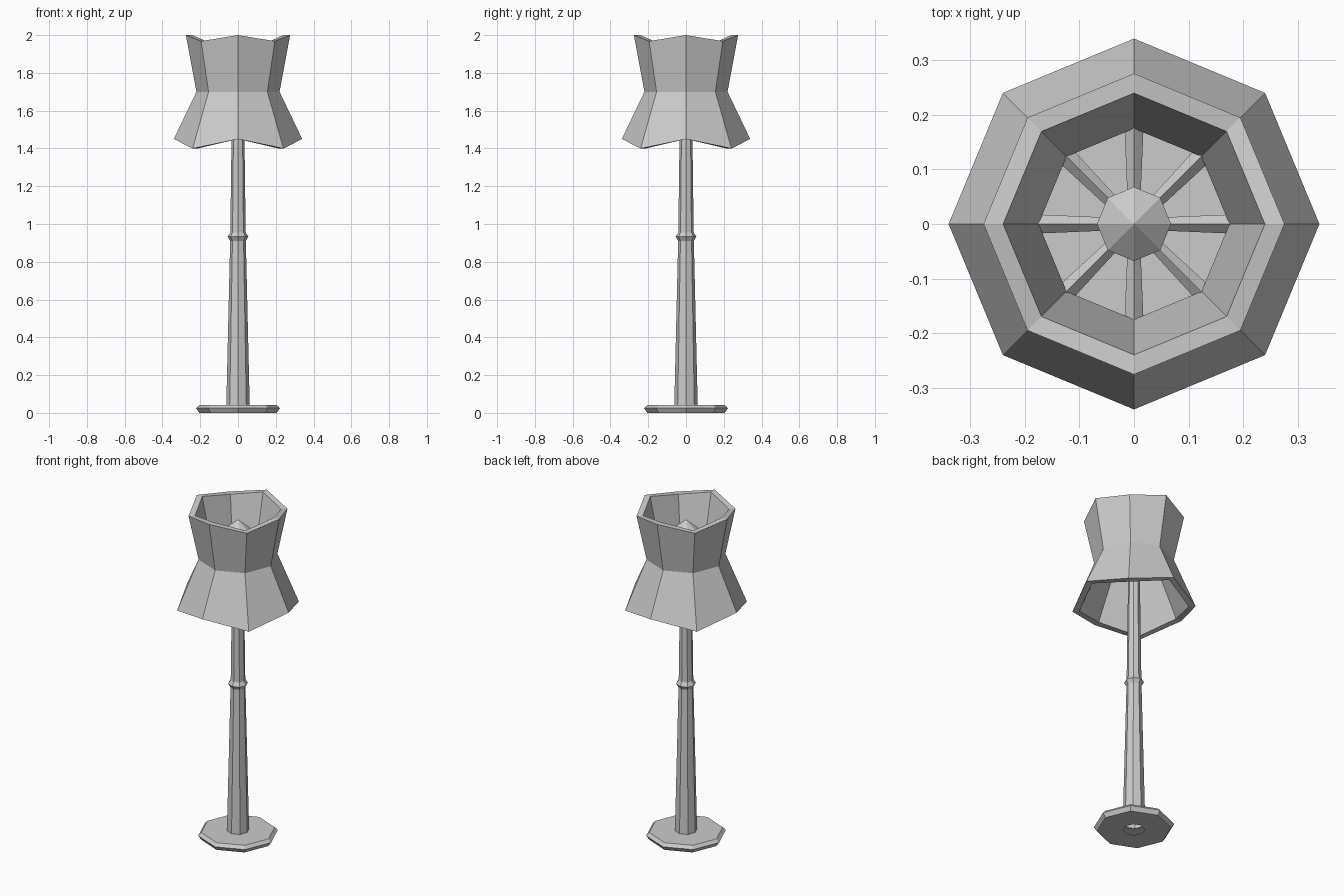
import bpy, bmesh, math

if "Cube" in bpy.data.objects:
    bpy.data.objects.remove(bpy.data.objects["Cube"])

SIDES = 8


def finish(name, bm):
    bmesh.ops.recalc_face_normals(bm, faces=bm.faces[:])
    mesh = bpy.data.meshes.new(name)
    bm.to_mesh(mesh)
    bm.free()
    ob = bpy.data.objects.new(name, mesh)
    bpy.context.collection.objects.link(ob)
    return ob


def lathe(name, profile, closed=False):
    """Eight-sided turning; a point is (radius, z at even corners, z at odd corners)."""
    bm = bmesh.new()
    rings = []
    for p in profile:
        r, z = p[0], (p[1], p[-1])
        if r == 0:
            rings.append([bm.verts.new((0, 0, z[0]))] * SIDES)
            continue
        rings.append([bm.verts.new((r * math.cos(i * math.tau / SIDES),
                                    r * math.sin(i * math.tau / SIDES), z[i % 2]))
                      for i in range(SIDES)])
    pairs = list(zip(rings, rings[1:]))
    if closed:
        pairs.append((rings[-1], rings[0]))
    for a, b in pairs:
        for i in range(SIDES):
            j = (i + 1) % SIDES
            bm.faces.new(dict.fromkeys((a[i], a[j], b[j], b[i])))
    return finish(name, bm)


# Foot plate with an open centre
lathe("base", [(0.06, 0.0), (0.205, 0.0), (0.222, 0.025), (0.205, 0.043), (0.06, 0.043)])

# Tapered hollow pole
lathe("pole", [(0.062, 0.04), (0.041, 0.935), (0.031, 1.70)])

# Decorative collar
lathe("pole_collar", [(0.041, 0.91), (0.055, 0.933), (0.041, 0.955)])

# Bulb on top of the pole
lathe("bulb", [(0.031, 1.69), (0.045, 1.74), (0.068, 1.87), (0, 1.925)])

# Waisted shade with zigzag rims and wall thickness
lathe("shade", [(0.34, 1.45, 1.40), (0.22, 1.70), (0.276, 2.0, 1.968),
                (0.24, 2.0, 1.968), (0.175, 1.70), (0.302, 1.45, 1.40)], closed=True)

# Spokes holding the shade at its waist
bm = bmesh.new()
for k in range(SIDES):
    a = k * math.tau / SIDES
    ends = []
    for r, s in ((0.025, 0.011), (0.19, 0.018)):
        ends.append([bm.verts.new((r * math.cos(a) - t * math.sin(a),
                                   r * math.sin(a) + t * math.cos(a), 1.69 + h))
                     for t, h in ((s, 0), (0, s), (-s, 0), (0, -s))])
    for i in range(4):
        j = (i + 1) % 4
        bm.faces.new((ends[0][i], ends[0][j], ends[1][j], ends[1][i]))
    for e in ends:
        bm.faces.new(e)
finish("shade_spokes", bm)
